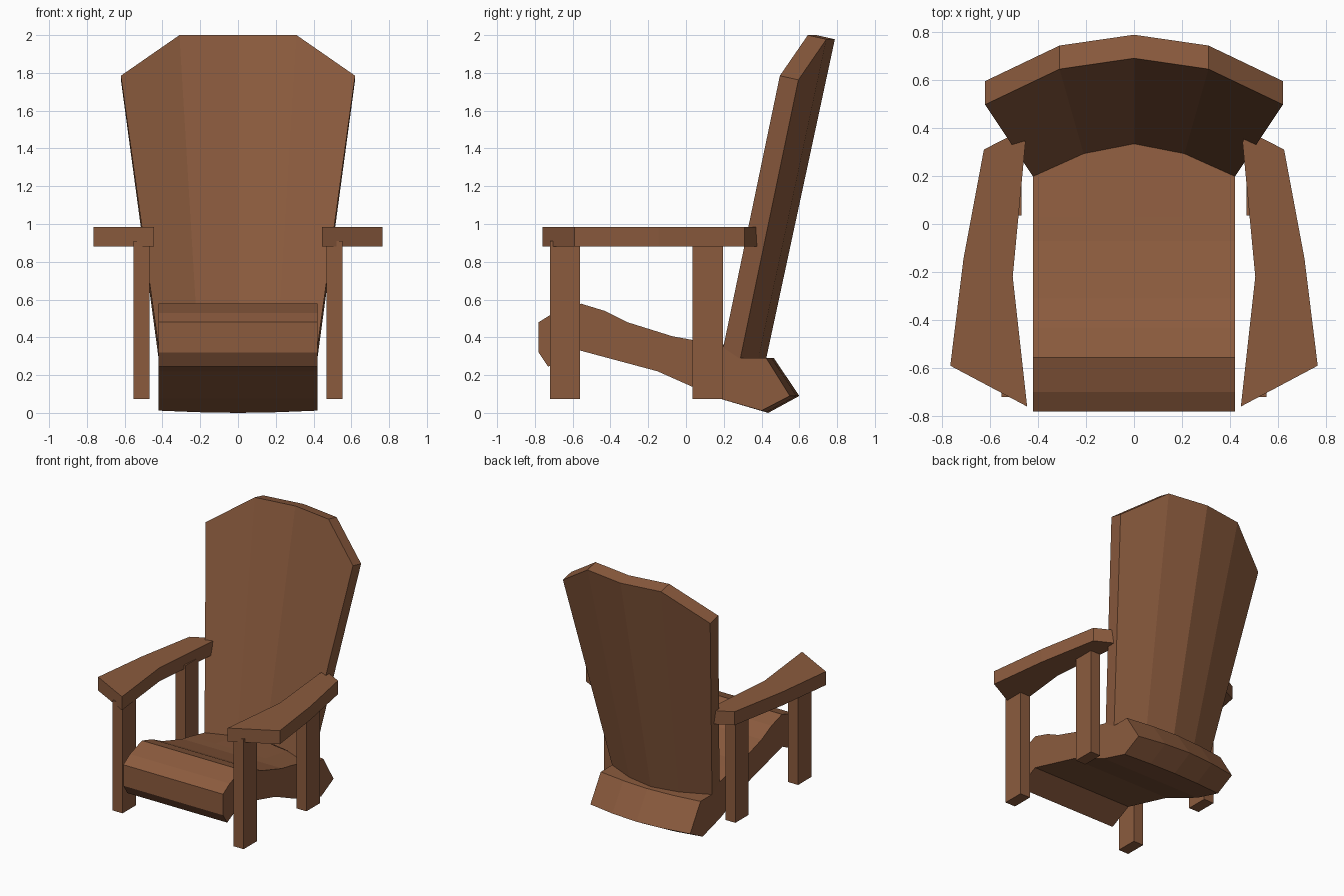
import bpy, bmesh

if "Cube" in bpy.data.objects:
    bpy.data.objects.remove(bpy.data.objects["Cube"])

wood = bpy.data.materials.new("brown_wood")
wood.diffuse_color = (0.26, 0.105, 0.048, 1)
wood.use_nodes = True
wood.node_tree.nodes["Principled BSDF"].inputs["Base Color"].default_value = wood.diffuse_color


def loft(name, sections, mirror=False):
    """Join equal-length closed sections into a capped solid."""
    bm = bmesh.new()
    rings = [[bm.verts.new(p) for p in s] for s in sections]
    n = len(rings[0])
    for a, b in zip(rings, rings[1:]):
        for i in range(n):
            j = (i + 1) % n
            bm.faces.new((a[i], a[j], b[j], b[i]))
    bm.faces.new(rings[0])
    bm.faces.new(rings[-1])
    bmesh.ops.recalc_face_normals(bm, faces=bm.faces[:])
    me = bpy.data.meshes.new(name)
    bm.to_mesh(me)
    bm.free()
    me.materials.append(wood)
    ob = bpy.data.objects.new(name, me)
    bpy.context.collection.objects.link(ob)
    if mirror:
        ob.modifiers.new("mirror", 'MIRROR').use_bisect_axis[0] = False
    return ob


def prism(name, outline, z0, z1):
    """Extrude a plan outline upward and mirror it to the other side."""
    return loft(name, [[(x, y, z) for x, y in outline] for z in (z0, z1)], True)


# How far each column bows backward, from side to centre to side
columns = [(-1, 0), (-0.5, 0.7), (0, 1), (0.5, 0.7), (1, 0)]

# Seat: side profile as (y, z, backward bow, drop), bowed toward the rear
profile = [
    (-0.78, 0.48, 0, 0), (-0.70, 0.53, 0, 0), (-0.555, 0.578, 0, 0),
    (-0.43, 0.54, 0, 0), (-0.31, 0.48, 0, 0), (-0.07, 0.405, 0, 0),
    (0.03, 0.387, 0, 0), (0.20, 0.35, 0.135, 0.01), (0.28, 0.29, 0.145, 0),
    (0.425, 0.29, 0.04, 0), (0.55, 0.09, 0.05, 0), (0.40, 0.012, 0.035, 0.012),
    (0.18, 0.075, 0, 0), (0.03, 0.14, 0, 0), (-0.15, 0.22, 0, 0),
    (-0.56, 0.33, 0, 0), (-0.73, 0.245, 0, 0), (-0.78, 0.32, 0, 0),
]
loft("seat", [[(0.42 * u, y + b * w, z - d * w) for y, z, b, d in profile]
              for u, w in columns])

# Backrest: fan-shaped, curved in plan, with clipped top corners
back = []
for u, w in columns:
    top = 1.785 if abs(u) == 1 else 2.0
    y_top = 0.497 + {0: 0, 0.7: 0.148, 1: 0.193}[w]
    y_low = 0.197 + 0.137 * w
    back.append([(0.42 * u, y_low, 0.345), (0.62 * u, y_top, top),
                 (0.62 * u, y_top + 0.098, top - 0.022),
                 (0.42 * u, y_low + 0.09, 0.285)])
loft("backrest", back)

# Armrests
prism("armrests", [(0.445, -0.76), (0.765, -0.59), (0.71, -0.145), (0.625, 0.31),
                   (0.47, 0.39), (0.452, 0.34), (0.505, -0.22)], 0.88, 0.983)

# Legs
for name, y in (("front_legs", -0.72), ("rear_legs", 0.035)):
    prism(name, [(0.468, y), (0.552, y), (0.552, y + 0.16), (0.468, y + 0.16)],
          0.074, 0.91)
